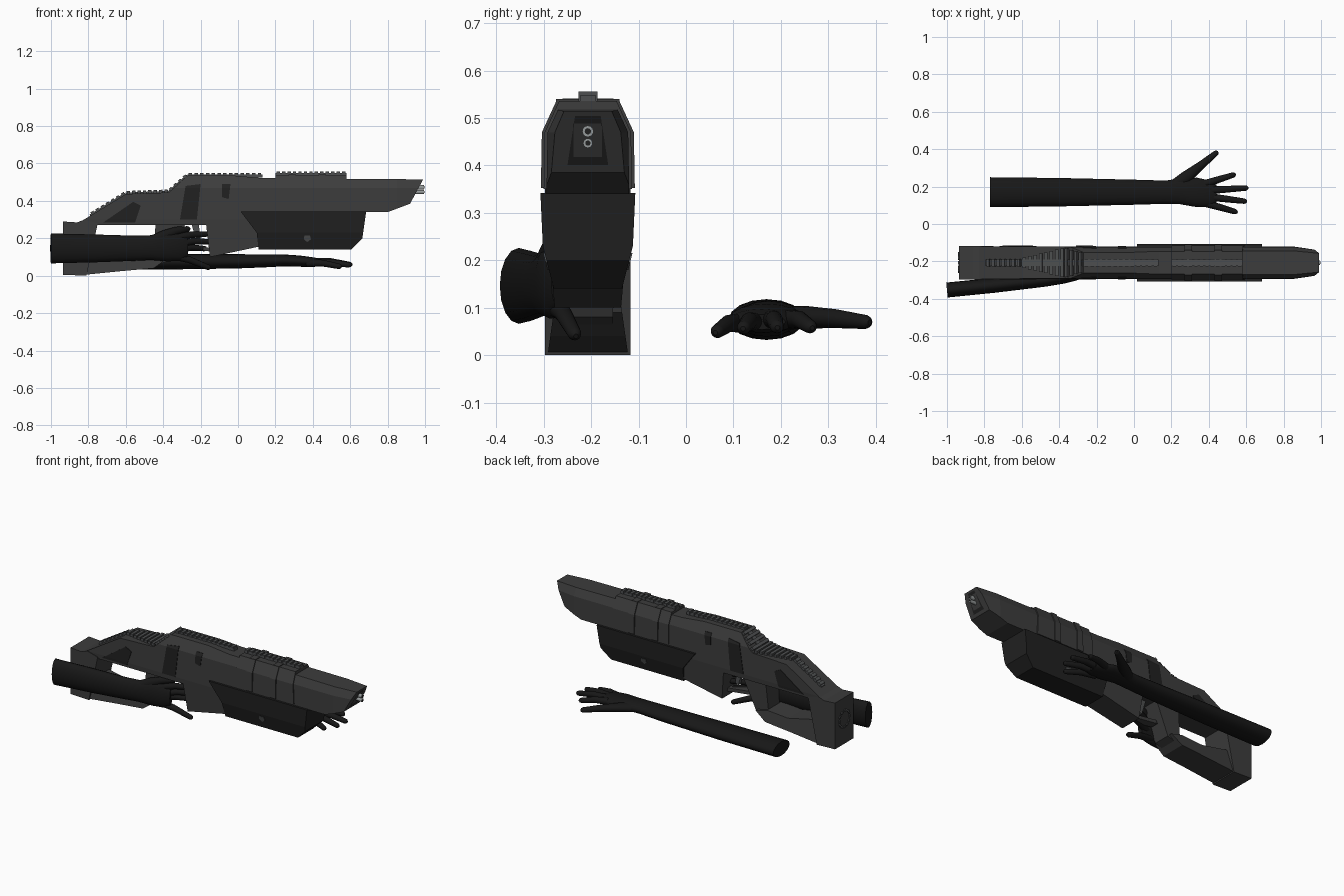
import bpy, bmesh, math
from mathutils import Vector

cube = bpy.data.objects.get("Cube")
if cube:
    bpy.data.objects.remove(cube, do_unlink=True)

MID = -0.207  # y of the rifle's centre plane


def material(name, r, g, b):
    m = bpy.data.materials.new(name)
    m.use_nodes = True
    m.diffuse_color = (r, g, b, 1)
    node = next(n for n in m.node_tree.nodes if n.type == "BSDF_PRINCIPLED")
    node.inputs["Base Color"].default_value = (r, g, b, 1)
    node.inputs["Roughness"].default_value = 0.7
    return m


GREY = material("gunmetal grey", .045, .045, .045)
DARK = material("dark panel", .015, .015, .015)
SKIN = material("black sleeve", .009, .009, .009)
RAIL = material("rail grey", .075, .078, .08)
LIGHT = material("pale metal", .3, .32, .32)


def finish(name, bm, mat, smooth=False):
    bmesh.ops.recalc_face_normals(bm, faces=bm.faces)
    me = bpy.data.meshes.new(name)
    bm.to_mesh(me)
    bm.free()
    me.materials.append(mat)
    ob = bpy.data.objects.new(name, me)
    bpy.context.collection.objects.link(ob)
    if smooth:
        for p in me.polygons:
            p.use_smooth = len(p.vertices) == 4
    return ob


def lerp_table(table, v):
    if v <= table[0][0]:
        return table[0][1]
    for (a, wa), (b, wb) in zip(table, table[1:]):
        if v <= b:
            return wa + (wb - wa) * (v - a) / (b - a)
    return table[-1][1]


BODY = [(.1, .07), (.3, .088), (.47, .085), (.535, .055)]
FORE = [(.14, .072), (.23, .095), (.34, .1)]
FLAT = [(0, .09), (1, .09)]
MUZZLE = [(.85, 1), (.99, .78)]


def prism(name, outline, mat, widths=FLAT, extra=0.0):
    """Side outline extruded across the rifle, its half width set by height."""
    bm = bmesh.new()
    base = bm.faces.new([bm.verts.new((x, -1, z)) for x, z in outline])
    ext = bmesh.ops.extrude_face_region(bm, geom=[base])["geom"]
    for v in ext:
        if isinstance(v, bmesh.types.BMVert):
            v.co.y = 1
    planes = [((0, 0, z), (0, 0, 1)) for z, _ in widths] + [((MUZZLE[0][0], 0, 0), (1, 0, 0))]
    for co, no in planes:
        bmesh.ops.bisect_plane(bm, geom=bm.verts[:] + bm.edges[:] + bm.faces[:],
                               plane_co=co, plane_no=no)
    for v in bm.verts:
        w = lerp_table(widths, v.co.z) * lerp_table(MUZZLE, v.co.x) + extra
        v.co.y = MID + v.co.y * w
    return finish(name, bm, mat)


def box(name, centre, size, mat, tilt=0.0):
    bm = bmesh.new()
    bmesh.ops.create_cube(bm, size=1)
    for v in bm.verts:
        v.co = Vector((v.co.x * size[0], v.co.y * size[1], v.co.z * size[2]))
    ob = finish(name, bm, mat)
    ob.location = centre
    ob.rotation_euler.y = -tilt
    return ob


# Rifle body, stock and grip
prism("receiver", [(-.84, .27), (-.17, .27), (-.15, .10), (.11, .155), (.11, .34), (.8, .34),
                   (.92, .385), (.99, .515), (.13, .522), (-.02, .535), (-.27, .535),
                   (-.37, .445), (-.6, .437), (-.84, .29)], GREY, BODY)
prism("butt", [(-.935, .005), (-.81, .0), (-.78, .14), (-.75, .28), (-.82, .3), (-.86, .285),
               (-.935, .29)], GREY)
prism("lower_stock_bar", [(-.82, .005), (-.62, .025), (-.45, .04), (-.38, .09), (-.46, .11),
                          (-.6, .1), (-.79, .14)], GREY, [(0, .085), (.14, .065)])
prism("grip", [(-.46, .05), (-.37, .08), (-.28, .28), (-.44, .28)], GREY, [(0, .05), (.28, .06)])
prism("trigger_guard", [(-.32, .15), (-.15, .13), (-.15, .15), (-.31, .17)], GREY,
      [(0, .025), (1, .025)])
prism("trigger", [(-.25, .28), (-.21, .28), (-.2, .19), (-.22, .18)], RAIL, [(0, .012), (1, .012)])

# Foregrip with its badge and the side panels
prism("foregrip", [(.015, .342), (.685, .342), (.665, .2), (.605, .14), (.11, .14), (.1, .23)],
      DARK, FORE)
prism("foregrip_badge", [(.355, .215), (.385, .215), (.39, .195), (.37, .18), (.352, .195)],
      RAIL, FORE, .003)
prism("rear_window", [(-.72, .285), (-.55, .285), (-.52, .375), (-.56, .395)], DARK, BODY, .003)
prism("middle_window", [(-.31, .3), (-.22, .3), (-.2, .49), (-.28, .48)], DARK, BODY, .003)
prism("ejection_port", [(-.085, .42), (-.05, .41), (-.04, .49), (-.085, .49)], DARK, BODY, .003)
prism("barrel_sleeve", [(.2, .35), (.59, .35), (.58, .536), (.2, .536)], GREY, BODY, .006)
for i, x in enumerate((.27, .43)):
    prism(f"sleeve_band_{i}", [(x, .352), (x + .04, .352), (x + .04, .54), (x, .54)],
          GREY, BODY, .012)

# Toothed rail following the top line
path = [(-.79, .32), (-.6, .437), (-.37, .445), (-.27, .533), (.13, .533)]
runs = list(zip(path, path[1:])) + [((.2, .54), (.58, .54))]
for r, ((x0, z0), (x1, z1)) in enumerate(runs):
    length, tilt = math.hypot(x1 - x0, z1 - z0), math.atan2(z1 - z0, x1 - x0)
    box(f"rail_base_{r}", ((x0 + x1) / 2, MID, (z0 + z1) / 2), (length, .034, .016), RAIL, tilt)
    count = round(length / .03)
    for i in range(count):
        t = (i + .5) / count
        x = x0 + (x1 - x0) * t
        wide = {1: .05 + .11 * t, 2: .16 - .06 * t}.get(r, .04)
        box(f"rail_tooth_{r}_{i}", (x, MID, z0 + (z1 - z0) * t + .006),
            (.018, wide, .02), RAIL, tilt)

# Muzzle face: framed plate with two emitters
for name, low, high, lift, mat in (("muzzle_frame", .12, .92, .002, DARK),
                                   ("muzzle_plate", .25, .8, .004, GREY)):
    bm = bmesh.new()
    corners = []
    for t, w in ((low, .055 - low * .1), (high, .05 - high * .025)):
        side = (-1, 1) if t == low else (1, -1)
        corners += [bm.verts.new((.92 + .07 * t + lift, MID + s * w, .385 + .13 * t)) for s in side]
    bm.faces.new(corners)
    finish(name, bm, mat)


def disc(name, centre, radius, depth, mat):
    bm = bmesh.new()
    bmesh.ops.create_cone(bm, cap_ends=True, segments=16, radius1=radius, radius2=radius, depth=depth)
    ob = finish(name, bm, mat)
    ob.location = centre
    ob.rotation_euler.y = math.pi / 2


for i, (z, rad) in enumerate(((.472, .012), (.447, .01))):
    disc(f"emitter_{i}", (.965, MID, z), rad, .06, LIGHT)
    disc(f"emitter_core_{i}", (.967, MID, z), rad * .55, .06, DARK)

# Dashed ring on the butt plate
for i in range(12):
    a = i * math.tau / 12
    dash = box(f"butt_ring_{i}", (-.936, MID + .05 * math.cos(a), .16 + .05 * math.sin(a)),
               (.008, .012, .018), RAIL)
    dash.rotation_euler.x = a


def tube(name, points, side, tip=False):
    """Oval loft; each point is x, y, z, half width along side, half thickness."""
    pts = [(Vector(p[:3]), p[3], p[4]) for p in points]
    if tip:
        d = (pts[-1][0] - pts[-2][0]).normalized()
        end, a, b = pts[-1]
        pts += [(end + d * b * .6, a * .8, b * .8), (end + d * b, a * .35, b * .35)]
    bm, rings, n = bmesh.new(), [], 16
    for i, (c, a, b) in enumerate(pts):
        t = (pts[min(i + 1, len(pts) - 1)][0] - pts[max(i - 1, 0)][0]).normalized()
        u = (side - t * side.dot(t)).normalized()
        w = t.cross(u)
        rings.append([bm.verts.new(c + u * a * math.cos(k * math.tau / n)
                                   + w * b * math.sin(k * math.tau / n)) for k in range(n)])
    for p, q in zip(rings, rings[1:]):
        for k in range(n):
            bm.faces.new((p[k], p[(k + 1) % n], q[(k + 1) % n], q[k]))
    bm.faces.new(rings[0])
    bm.faces.new(rings[-1])
    finish(name, bm, SKIN, True)


def finger(name, base, tip, side, r=.018, sag=.008):
    mid = [(p + q) / 2 for p, q in zip(base, tip)]
    mid[2] += sag
    tube(name, [(*base, r * 1.15, r * 1.15), (*mid, r, r), (*tip, r * .8, r * .8)], side, True)


# Loose arm lying flat, palm down
Y, Z = Vector((0, 1, 0)), Vector((0, 0, 1))
tube("left_arm", [(-.77, .17, .075, .08, .043), (-.4, .17, .075, .076, .042),
                  (0, .17, .077, .067, .038), (.17, .17, .08, .062, .034),
                  (.24, .175, .082, .068, .032), (.33, .17, .078, .078, .03),
                  (.41, .16, .072, .07, .025), (.44, .16, .07, .05, .016)], Y)
for i, (base, tip) in enumerate((((.38, .215, .075), (.53, .262, .06)),
                                 ((.4, .18, .075), (.597, .192, .06)),
                                 ((.4, .145, .07), (.59, .122, .058)),
                                 ((.37, .115, .068), (.54, .066, .05)))):
    finger(f"left_finger_{i}", base, tip, Y)
tube("left_thumb", [(.2, .19, .078, .035, .026), (.28, .25, .08, .034, .024),
                    (.36, .315, .077, .022, .02), (.437, .378, .07, .015, .015)], Y, True)

# Arm reaching through the stock to the grip
tube("right_arm", [(-1, -.353, .146, .08, .04), (-.75, -.328, .146, .074, .04),
                   (-.55, -.308, .147, .067, .036), (-.47, -.3, .15, .066, .034),
                   (-.38, -.287, .155, .078, .032), (-.31, -.275, .15, .072, .027),
                   (-.27, -.268, .15, .05, .016)], Z)
for i, (base, tip) in enumerate((((-.34, -.28, .2), (-.17, -.225, .222)),
                                 ((-.32, -.275, .17), (-.16, -.215, .182)),
                                 ((-.33, -.275, .14), (-.18, -.215, .145)),
                                 ((-.36, -.28, .11), (-.16, -.235, .045)))):
    finger(f"right_finger_{i}", base, tip, Z)
tube("right_thumb", [(-.46, -.298, .18, .034, .026), (-.39, -.285, .215, .03, .024),
                     (-.33, -.27, .24, .022, .02), (-.27, -.25, .25, .015, .015)], Z, True)
